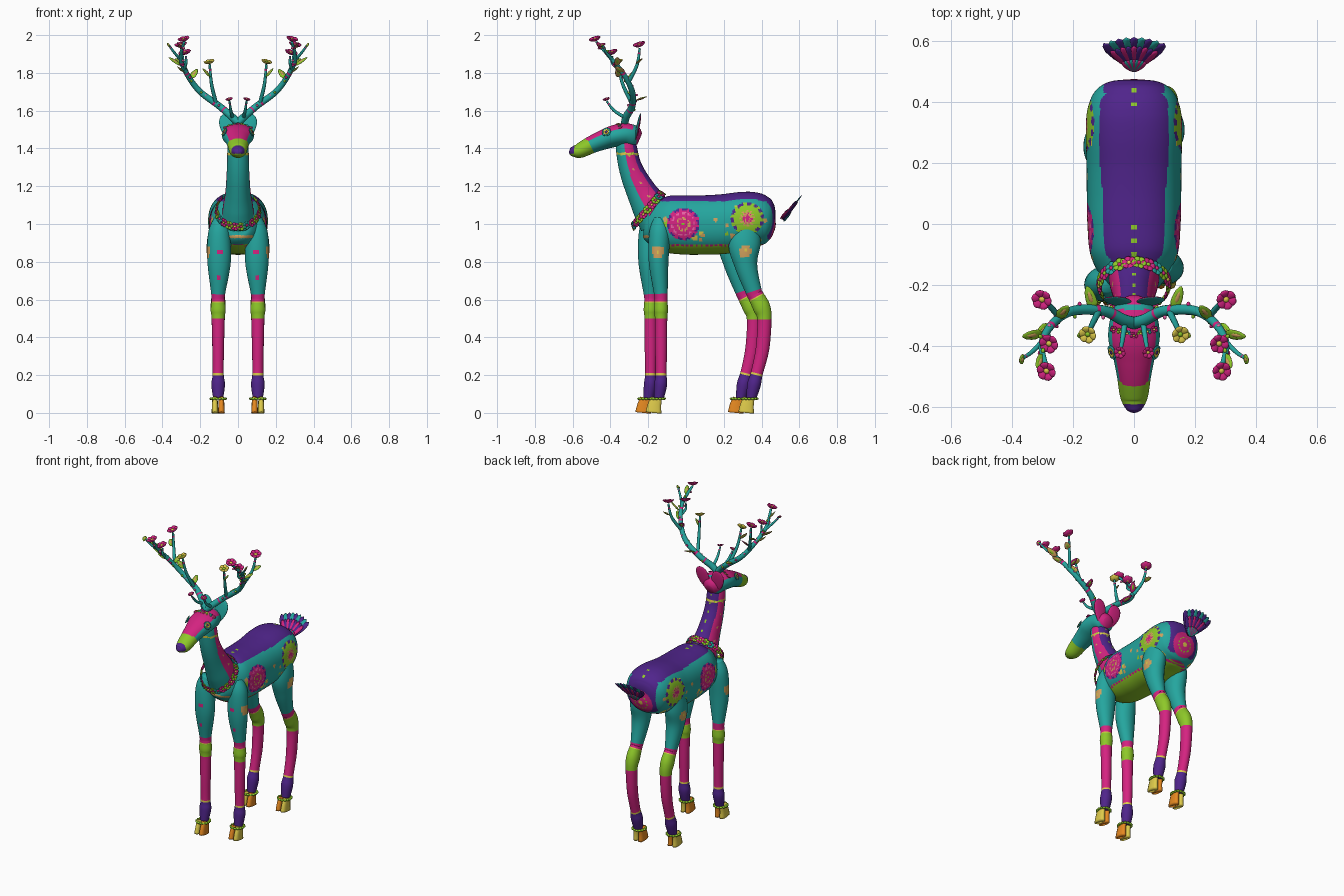
import bpy, bmesh, math, random
from mathutils import Vector

if "Cube" in bpy.data.objects:
    bpy.data.objects.remove(bpy.data.objects["Cube"])

random.seed(4)
X, Y, Z = Vector((1, 0, 0)), Vector((0, 1, 0)), Vector((0, 0, 1))
COLOURS = [("teal", (.018, .38, .345)), ("magenta", (.66, .017, .22)), ("lime", (.27, .58, .022)),
           ("purple", (.08, .018, .26)), ("yellow", (.74, .60, .07)), ("orange", (.79, .25, .015)),
           ("peach", (.65, .36, .11)), ("pink", (.85, .13, .40))]
MATS = []
for cname, rgb in COLOURS:
    m = bpy.data.materials.new(cname)
    m.diffuse_color = (*rgb, 1)
    m.use_nodes = True
    m.node_tree.nodes["Principled BSDF"].inputs["Base Color"].default_value = m.diffuse_color
    MATS.append(m)
TEAL, MAGENTA, LIME, PURPLE, YELLOW, ORANGE, PEACH, PINK = range(8)


def finish(bm, name):
    bmesh.ops.recalc_face_normals(bm, faces=bm.faces)
    for f in bm.faces:
        f.smooth = True
    me = bpy.data.meshes.new(name)
    bm.to_mesh(me)
    bm.free()
    for m in MATS:
        me.materials.append(m)
    bpy.context.collection.objects.link(bpy.data.objects.new(name, me))


def spline(P, steps):
    out = []
    for i in range(len(P) - 1):
        a, b, c, d = P[max(i - 1, 0)], P[i], P[i + 1], P[min(i + 2, len(P) - 1)]
        for k in range(steps):
            u = k / steps
            out.append((i + u, [.5 * (2 * q + (r - p) * u + (2 * p - 5 * q + 4 * r - s) * u * u
                                      + (3 * q - p - 3 * r + s) * u ** 3) for p, q, r, s in zip(a, b, c, d)]))
    out.append((len(P) - 1, list(P[-1])))
    return out


def loft(bm, secs, colour, n=24, steps=6, ref=X, power=1.0):
    """Smooth skin through sections (x, y, z, radius along ref, other radius)."""
    S = spline(secs, steps)
    rings = []
    for i, (t, q) in enumerate(S):
        T = (Vector(S[min(i + 1, len(S) - 1)][1][:3]) - Vector(S[max(i - 1, 0)][1][:3])).normalized()
        U = (ref - T * ref.dot(T)).normalized()
        N = T.cross(U)
        ring = []
        for k in range(n):
            a = math.tau * k / n
            c, s = [math.copysign(abs(v) ** power, v) for v in (math.cos(a), math.sin(a))]
            ring.append((bm.verts.new(Vector(q[:3]) + U * c * max(q[3], .003) + N * s * max(q[4], .003)),
                         U * c + N * s))
        rings.append(ring)
    for i in range(len(rings) - 1):
        for k in range(n):
            A, B = rings[i], rings[i + 1]
            j = (k + 1) % n
            f = bm.faces.new((A[k][0], A[j][0], B[j][0], B[k][0]))
            f.material_index = colour(f.calc_center_median(), (A[k][1] + A[j][1]).normalized(),
                                      (S[i][0] + S[i + 1][0]) / 2)
    for ring, t in ((rings[0], .01), (rings[-1], len(secs) - 1.01)):
        f = bm.faces.new([v for v, _ in ring])
        f.material_index = colour(f.calc_center_median(), Z, t)


def leaf(bm, base, axis, facing, length, width, thick, front, back=None, taper=0.0, sub=2):
    """Flattened ball growing from base along axis; back colours the far side."""
    axis = Vector(axis).normalized()
    side = axis.cross(Vector(facing)).normalized()
    nrm = side.cross(axis)
    vs = bmesh.ops.create_icosphere(bm, subdivisions=sub, radius=1)["verts"]
    for f in {f for v in vs for f in v.link_faces}:
        f.material_index = front if f.calc_center_median().y > 0 or back is None else back
    for v in vs:
        x, y, z = v.co
        v.co = (Vector(base) + axis * length * (z + 1) / 2 + side * width / 2 * x * (1 + taper * z)
                + nrm * thick / 2 * y)


def flower(bm, pos, facing, r, petal, centre, n=6, cup=.25):
    pos, w = Vector(pos), Vector(facing).normalized()
    u = w.orthogonal().normalized()
    v = w.cross(u)
    for k in range(n):
        a = math.tau * k / n
        leaf(bm, pos, u * math.cos(a) + v * math.sin(a) + w * cup, w, r, r * .85, r * .35, petal, taper=.3)
    leaf(bm, pos - w * r * .1, w, u, r * .55, r * .6, r * .6, centre)


# Body, with painted back, belly, rosettes and dots
ROSETTES = [(Vector((s * .155, y, z)), kind) for s in (1, -1) for y, z, kind in ((-.015, 1.0, 0), (.325, 1.03, 1))]
ROSETTES.append((Vector((0, .47, .98)), 2))
RINGS = [((.01, LIME, None), (.024, MAGENTA, None), (.038, PEACH, MAGENTA), (.054, MAGENTA, None),
          (.064, PINK, MAGENTA), (.074, MAGENTA, None), (.087, PURPLE, MAGENTA)),
         ((.012, MAGENTA, None), (.03, PEACH, MAGENTA), (.042, PEACH, LIME), (.072, LIME, None),
          (.088, PURPLE, LIME)),
         ((.015, YELLOW, None), (.04, MAGENTA, None), (.048, LIME, MAGENTA), (.08, MAGENTA, None))]
DOTS = [(random.uniform(-.16, .42), random.uniform(.91, 1.1), random.uniform(.009, .015),
         random.choice((PEACH, PEACH, YELLOW, LIME))) for _ in range(34)]


def body_colour(p, n, t):
    for c, kind in ROSETTES:
        d = p - c
        if d.length < .09:
            on = math.sin(12 * math.atan2(d.z, d.x + d.y)) > -.2
            for lim, col, alt in RINGS[kind]:
                if d.length < lim:
                    return col if on or alt is None else alt
    if p.z > 1.1 and abs(p.x) < .005 and (p.y + .2) % .045 < .016:
        return LIME
    if (p.z > 1.12 and abs(p.x) < .112) or (p.y > .43 and abs(p.x) < .1 and p.z > .92):
        return PURPLE
    if p.z < .882:
        return LIME
    if p.z < .893:
        return MAGENTA if (p.y * 40) % 1 < .6 else LIME
    if p.y < -.13 and .925 < p.z < .94:
        return PEACH
    for y, z, r, col in DOTS:
        if (p.y - y) ** 2 + (p.z - z) ** 2 < r * r:
            return col
    return TEAL


bm = bmesh.new()
loft(bm, [(0, y, z, a, b) for y, z, a, b in (
    (-.237, 1.02, .015, .02), (-.215, 1.02, .065, .08), (-.17, 1.01, .108, .12), (-.1, 1.0, .143, .15),
    (0, .995, .153, .157), (.1, .995, .155, .157), (.2, 1.0, .156, .158), (.3, 1.017, .158, .153),
    (.37, 1.022, .154, .146), (.425, 1.02, .135, .125), (.455, 1.018, .105, .095), (.47, 1.017, .065, .055),
    (.475, 1.017, .01, .01))], body_colour, n=140, steps=13, power=.88)
finish(bm, "body")


# Neck: teal throat, magenta sides, purple nape
def neck_colour(p, n, t):
    if 1.365 < p.z < 1.378:
        return YELLOW if (p.z * 300 + n.y * 9) % 2 < 1.4 else LIME
    if n.y < -.2:
        return TEAL
    if n.y > .62:
        return LIME if abs(p.x) < .004 and (p.z * 20) % 1 < .3 else PURPLE
    return PEACH if (p.z * 14) % 1 < .1 and abs(n.y - .2) < .08 else MAGENTA


bm = bmesh.new()
loft(bm, [(0, *s) for s in ((-.15, 1.0, .088, .095), (-.19, 1.09, .08, .095), (-.235, 1.17, .067, .08),
     (-.275, 1.25, .061, .068), (-.3, 1.32, .058, .06), (-.315, 1.4, .056, .056), (-.32, 1.45, .05, .05))],
     neck_colour, n=72, steps=12)
finish(bm, "neck")


# Head
def head_colour(p, n, t):
    if p.y < -.592 and p.z > 1.372:
        return PURPLE
    if p.y < -.515 + (1.43 - p.z) * .6:
        return LIME
    if p.y > -.262 or (n.z > .5 and p.y < -.28):
        return MAGENTA
    return TEAL


bm = bmesh.new()
loft(bm, [(0, *s) for s in ((-.245, 1.45, .03, .03), (-.27, 1.46, .062, .057), (-.32, 1.473, .08, .06),
     (-.38, 1.465, .084, .058), (-.44, 1.445, .068, .052), (-.5, 1.42, .056, .046), (-.56, 1.39, .047, .04),
     (-.59, 1.385, .037, .031), (-.612, 1.386, .022, .02), (-.618, 1.387, .006, .006))], head_colour, n=56, steps=10)
finish(bm, "head")

bm = bmesh.new()
for s in (1, -1):
    flower(bm, (s * .068, -.42, 1.485), (s, -.35, .5), .026, TEAL, PURPLE, 8)
    flower(bm, (s * .07, -.421, 1.486), (s, -.35, .5), .018, YELLOW, PURPLE, 8, .4)
finish(bm, "eyes")

bm = bmesh.new()
for s in (1, -1):
    leaf(bm, (s * .03, -.27, 1.435), (s * .04, .03, .15), (0, -1, .1), .158, .085, .018, TEAL, MAGENTA, .3, 3)
finish(bm, "ears")

bm = bmesh.new()
for k in range(7):
    x = (k - 3) * .022
    flower(bm, (x, -.365 + abs(x) * .3, 1.527 - x * x * 4), (x * 4, -.5, 1), .014,
           (MAGENTA, LIME, TEAL)[k % 3], YELLOW, 5)
finish(bm, "brow_flowers")

# Legs: the right pair stands a little further back
FRONT = [(.09, -.135, 1.03, .035, .035), (.1, -.14, .95, .058, .055), (.1, -.145, .8, .062, .052),
         (.105, -.133, .63, .037, .036), (.105, -.132, .59, .036, .034), (.105, -.132, .545, .04, .037),
         (.105, -.132, .5, .035, .033), (.105, -.132, .35, .031, .032), (.105, -.132, .21, .029, .029),
         (.105, -.134, .15, .036, .034), (.105, -.145, .075, .026, .026)]
REAR = [(.09, .335, 1.04, .045, .06), (.105, .31, .9, .06, .085), (.105, .318, .78, .054, .06),
        (.105, .358, .645, .037, .043), (.105, .372, .615, .036, .043), (.105, .4, .56, .04, .046),
        (.105, .415, .495, .035, .038), (.105, .405, .34, .031, .036), (.105, .375, .21, .029, .032),
        (.105, .36, .15, .036, .036), (.105, .345, .075, .026, .026)]
for label, secs in (("front", FRONT), ("rear", REAR)):
    for side, s, dy in (("right", 1, 0), ("left", -1, -.055)):
        path = [(s * x, y + dy, z, a, b) for x, y, z, a, b in secs]
        cy = path[2][1] - .005

        def leg_colour(p, n, t):
            if t < 3:
                r = math.hypot(p.y - cy, p.z - .855)
                if n.x * s > .2 and r < .033:
                    return YELLOW if r < .008 else PEACH
                if n.y < -.6 and label == "front":
                    if math.hypot(p.x - s * .09, p.z - .85) < .016 or math.hypot(p.x - s * .1, p.z - .72) < .01:
                        return MAGENTA
                return TEAL
            if t < 3.12 or 4 < t < 4.12 or 8 < t < 8.12:
                return YELLOW if t > 4 else MAGENTA
            return (MAGENTA, LIME, LIME, MAGENTA, MAGENTA, PURPLE, PURPLE)[int(t) - 3]

        bm = bmesh.new()
        loft(bm, path, leg_colour, n=36, steps=8)
        finish(bm, f"{label}_leg_{side}")
        # Cloven hoof with outer yellow and inner orange toes, plus ankle cuff
        bm = bmesh.new()
        y = path[-1][1] - .01
        for dx, col in ((.017, YELLOW), (-.017, ORANGE)):
            loft(bm, [(s * (.105 + dx), y - .002, .078, .014, .03), (s * (.105 + dx), y - .012, .04, .016, .036),
                      (s * (.105 + dx), y - .017, 0, .018, .042)], lambda p, n, t, c=col: c, n=12, steps=3, power=.75)
        finish(bm, f"{label}_hoof_{side}")
        bm = bmesh.new()
        for k in range(14):
            a = math.tau * k / 14
            leaf(bm, (s * .105 + .037 * math.cos(a), y + .04 * math.sin(a), .068), Z, X, .014, .02, .02, LIME)
        finish(bm, f"{label}_cuff_{side}")

# Flower garland round the base of the neck
bm = bmesh.new()
for k in range(22):
    a = math.tau * k / 22
    c, s = math.cos(a), math.sin(a)
    flower(bm, (.11 * c, -.203 + .075 * s, 1.075 + .088 * s), (c, s * .75 - .2, s * .6 + .3), .025,
           (LIME, MAGENTA, LIME, TEAL, MAGENTA)[k % 5], (MAGENTA, YELLOW, MAGENTA, MAGENTA, LIME)[k % 5])
finish(bm, "garland")

# Antlers with tines, buds, flowers, leaves and painted bands
BEAM = [(0, -.325, 1.535, .02), (.035, -.315, 1.57, .02), (.1, -.285, 1.625, .018), (.2, -.285, 1.7, .016),
        (.265, -.325, 1.785, .014), (.303, -.395, 1.875, .011), (.285, -.475, 1.965, .007)]
TINES = [[(.03, -.325, 1.565, .01), (.038, -.38, 1.6, .008), (.045, -.42, 1.65, .005)],
         [(.115, -.285, 1.635, .011), (.14, -.335, 1.74, .009), (.15, -.36, 1.845, .006)],
         [(.245, -.305, 1.75, .011), (.285, -.26, 1.84, .009), (.3, -.245, 1.93, .006)],
         [(.285, -.355, 1.82, .009), (.275, -.39, 1.85, .007), (.275, -.39, 1.89, .005)],
         [(.3, -.385, 1.865, .009), (.335, -.42, 1.905, .007), (.365, -.44, 1.945, .006)]]
BLOOMS = [((.045, -.42, 1.655), .022, MAGENTA), ((.15, -.36, 1.85), .033, YELLOW), ((.3, -.245, 1.94), .038, MAGENTA),
          ((.277, -.39, 1.9), .036, MAGENTA), ((.285, -.48, 1.97), .036, MAGENTA)]
LEAVES = [(.3, -.36, 1.84, .08, -.01, .05), (.13, -.28, 1.65, .03, .09, .03), (.145, -.35, 1.78, .05, -.02, .05),
          (.25, -.31, 1.77, -.04, .05, .06), (.29, -.26, 1.85, .05, .03, .03), (.36, -.44, 1.94, .02, -.01, .02),
          (.28, -.33, 1.8, .05, -.05, .04), (.295, -.43, 1.92, .03, -.05, .05)]
for side, s in (("right", 1), ("left", -1)):
    bm = bmesh.new()
    for pts in [BEAM] + TINES:
        loft(bm, [(s * x, y, z, r, r) for x, y, z, r in pts],
             lambda p, n, t: MAGENTA if (t * 1.6 + .4) % 1 < .08 else TEAL, n=12, steps=10, ref=Y)
    finish(bm, f"antler_{side}")
    bm = bmesh.new()
    for k, (t, (x, y, z, r)) in enumerate(spline(BEAM, 5)[8:-2]):
        a = k * 2.4
        d = Vector((s * math.cos(a) * .6, math.sin(a), math.cos(a) * .6 + .1))
        leaf(bm, Vector((s * x, y, z)) + d * r * .6, d, Z + X * .3, .018, .013, .013, (MAGENTA, LIME, PINK)[k % 3])
    finish(bm, f"antler_buds_{side}")
    bm = bmesh.new()
    for (x, y, z), r, col in BLOOMS:
        flower(bm, (s * x, y, z), (s * .25, -.3, 1), r, col, LIME if col == YELLOW else YELLOW, cup=.5)
    for k, (x, y, z, a, b, c) in enumerate(LEAVES):
        d = Vector((s * a, b, c))
        leaf(bm, (s * x, y, z), d, (0, -.5, 1), d.length * .85, .037, .008, LIME, MAGENTA if k % 2 else PEACH, -.25)
        leaf(bm, Vector((s * x, y, z)) + d * .2, d, (0, -.5, 1), d.length * .5, .017, .012, PEACH, LIME, -.25)
    finish(bm, f"antler_blossoms_{side}")

# Fan tail in three layers of petals
bm = bmesh.new()
for length, width, off, cols in ((.17, .046, 0, (PURPLE, TEAL)), (.13, .03, .006, (MAGENTA, PURPLE)),
                                 (.065, .022, .012, (MAGENTA, TEAL))):
    for k in range(9):
        a = math.radians((k - 4) * 9)
        nrm = Vector((0, -.78, .62))
        axis = Vector((0, .62, .78)) * math.cos(a) + X * math.sin(a)
        for sgn in (1, -1):
            leaf(bm, Vector((0, .508, 1.02)) + nrm * off * sgn, axis, nrm, length, width, .01,
                 cols[(k + (sgn < 0)) % 2], taper=.3)
finish(bm, "tail")
